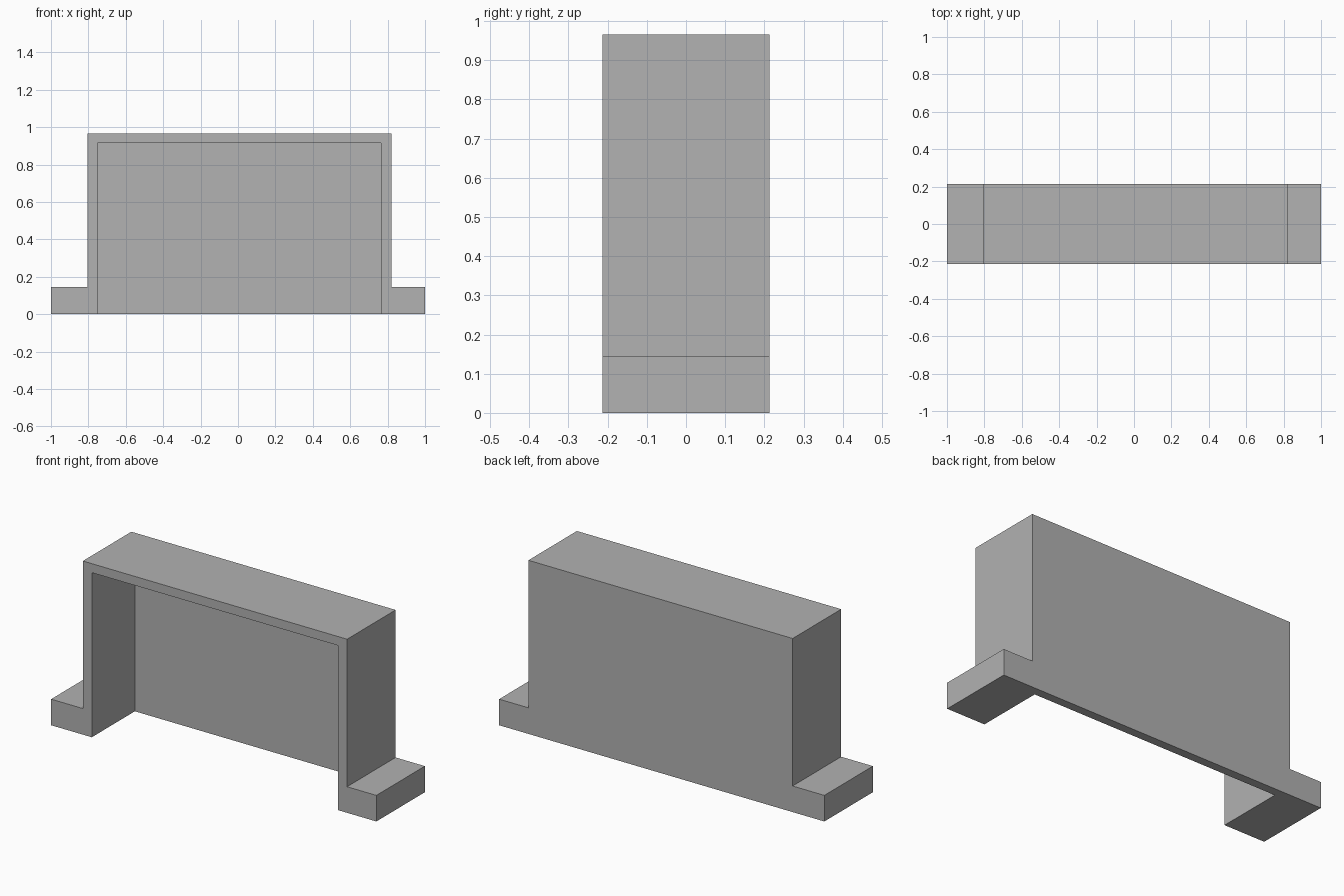
import bpy
import bmesh

cube = bpy.data.objects.get("Cube")
if cube:
    bpy.data.objects.remove(cube, do_unlink=True)

# Single plain grey finish
grey = bpy.data.materials.new("plain_grey")
grey.use_nodes = True
colour = (0.445, 0.445, 0.445, 1)
grey.diffuse_color = colour
grey.node_tree.nodes["Principled BSDF"].inputs["Base Color"].default_value = colour

# Main dimensions
FRONT, BACK, INNER_BACK = -0.213, 0.213, 0.165
TOP, INNER_TOP, FOOT_TOP = 0.965, 0.915, 0.145
OUT_L, IN_L, IN_R, OUT_R = -0.805, -0.75, 0.765, 0.82


def extrude_profile(name, profile, y0, y1):
    """Solid made by extruding an (x, z) outline along y."""
    bm = bmesh.new()
    face = bm.faces.new([bm.verts.new((x, y0, z)) for x, z in profile])
    result = bmesh.ops.extrude_face_region(bm, geom=[face])
    moved = [v for v in result["geom"] if isinstance(v, bmesh.types.BMVert)]
    bmesh.ops.translate(bm, verts=moved, vec=(0, y1 - y0, 0))
    bmesh.ops.recalc_face_normals(bm, faces=bm.faces)
    mesh = bpy.data.meshes.new(name)
    bm.to_mesh(mesh)
    bm.free()
    mesh.materials.append(grey)
    obj = bpy.data.objects.new(name, mesh)
    bpy.context.collection.objects.link(obj)
    return obj


# Housing with a mounting foot on each side
housing = extrude_profile("housing", [
    (-1, 0), (1, 0), (1, FOOT_TOP), (OUT_R, FOOT_TOP), (OUT_R, TOP),
    (OUT_L, TOP), (OUT_L, FOOT_TOP), (-1, FOOT_TOP)], FRONT, BACK)

# Cavity open to the front and the bottom
cutter = extrude_profile("cavity_cutter", [
    (IN_L, -0.1), (IN_R, -0.1), (IN_R, INNER_TOP), (IN_L, INNER_TOP)],
    FRONT - 0.1, INNER_BACK)
cutter.hide_render = True
cutter.hide_viewport = True

cut = housing.modifiers.new("cavity", "BOOLEAN")
cut.operation = "DIFFERENCE"
cut.solver = "EXACT"
cut.object = cutter
